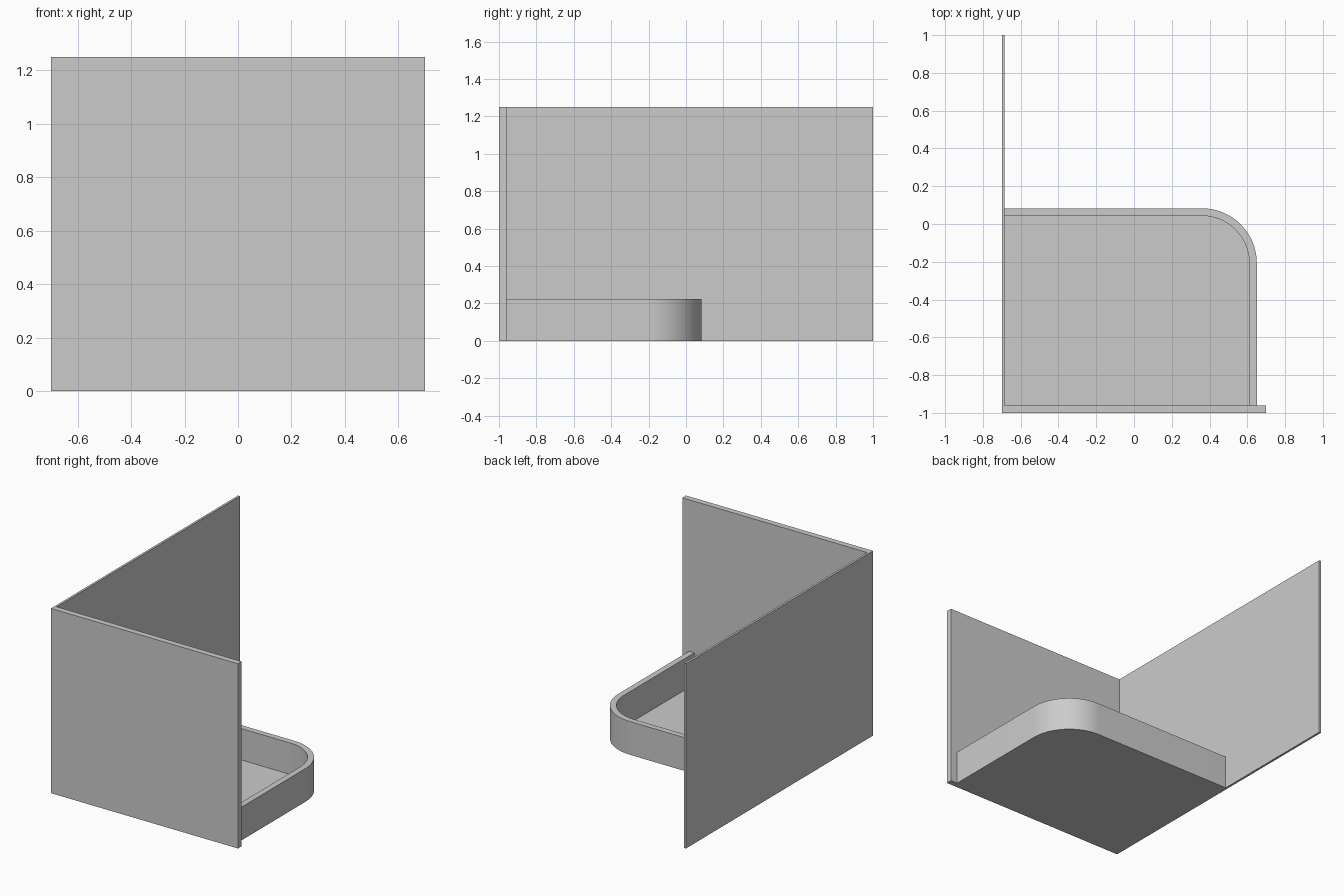
import bpy, bmesh, math

if "Cube" in bpy.data.objects:
    bpy.data.objects.remove(bpy.data.objects["Cube"])

HEIGHT, RIM_H, FLOOR_H = 1.25, 0.225, 0.012
LEFT, FRONT = -0.685, -0.96      # inner faces of the two walls
OUT_X, OUT_Y, RADIUS, RIM_W = 0.65, 0.083, 0.29, 0.04


def extrude_outline(name, outline, z0, z1, smooth=False):
    """Make a solid from a counter-clockwise xy outline."""
    bm = bmesh.new()
    face = bm.faces.new([bm.verts.new((x, y, z0)) for x, y in outline])
    res = bmesh.ops.extrude_face_region(bm, geom=[face], use_keep_orig=True)
    top = [v for v in res["geom"] if isinstance(v, bmesh.types.BMVert)]
    bmesh.ops.translate(bm, verts=top, vec=(0, 0, z1 - z0))
    bmesh.ops.recalc_face_normals(bm, faces=bm.faces)
    mesh = bpy.data.meshes.new(name)
    bm.to_mesh(mesh)
    bm.free()
    ob = bpy.data.objects.new(name, mesh)
    bpy.context.collection.objects.link(ob)
    if smooth:
        bpy.ops.object.select_all(action="DESELECT")
        ob.select_set(True)
        bpy.context.view_layer.objects.active = ob
        bpy.ops.object.shade_smooth_by_angle(angle=math.radians(30))
    return ob


def rim_path(inset, steps=24):
    """Open path from front wall, round the corner, to the left wall."""
    r = RADIUS - inset
    cx, cy = OUT_X - RADIUS, OUT_Y - RADIUS
    arc = [(cx + r * math.cos(a), cy + r * math.sin(a))
           for a in (i * math.pi / 2 / steps for i in range(steps + 1))]
    return [(OUT_X - inset, FRONT)] + arc + [(LEFT, OUT_Y - inset)]


# Two upright walls meeting in an L
extrude_outline("front_wall", [(-0.7, -1), (0.7, -1), (0.7, FRONT), (-0.7, FRONT)], 0, HEIGHT)
extrude_outline("left_wall", [(-0.7, FRONT), (LEFT, FRONT), (LEFT, 1), (-0.7, 1)], 0, HEIGHT)

# Raised kerb with one rounded corner
outer, inner = rim_path(0), rim_path(RIM_W)
extrude_outline("tray_rim", outer + inner[::-1], 0, RIM_H, smooth=True)

# Thin tray floor inside the kerb
extrude_outline("tray_floor", [(LEFT, FRONT)] + inner, 0, FLOOR_H, smooth=True)
